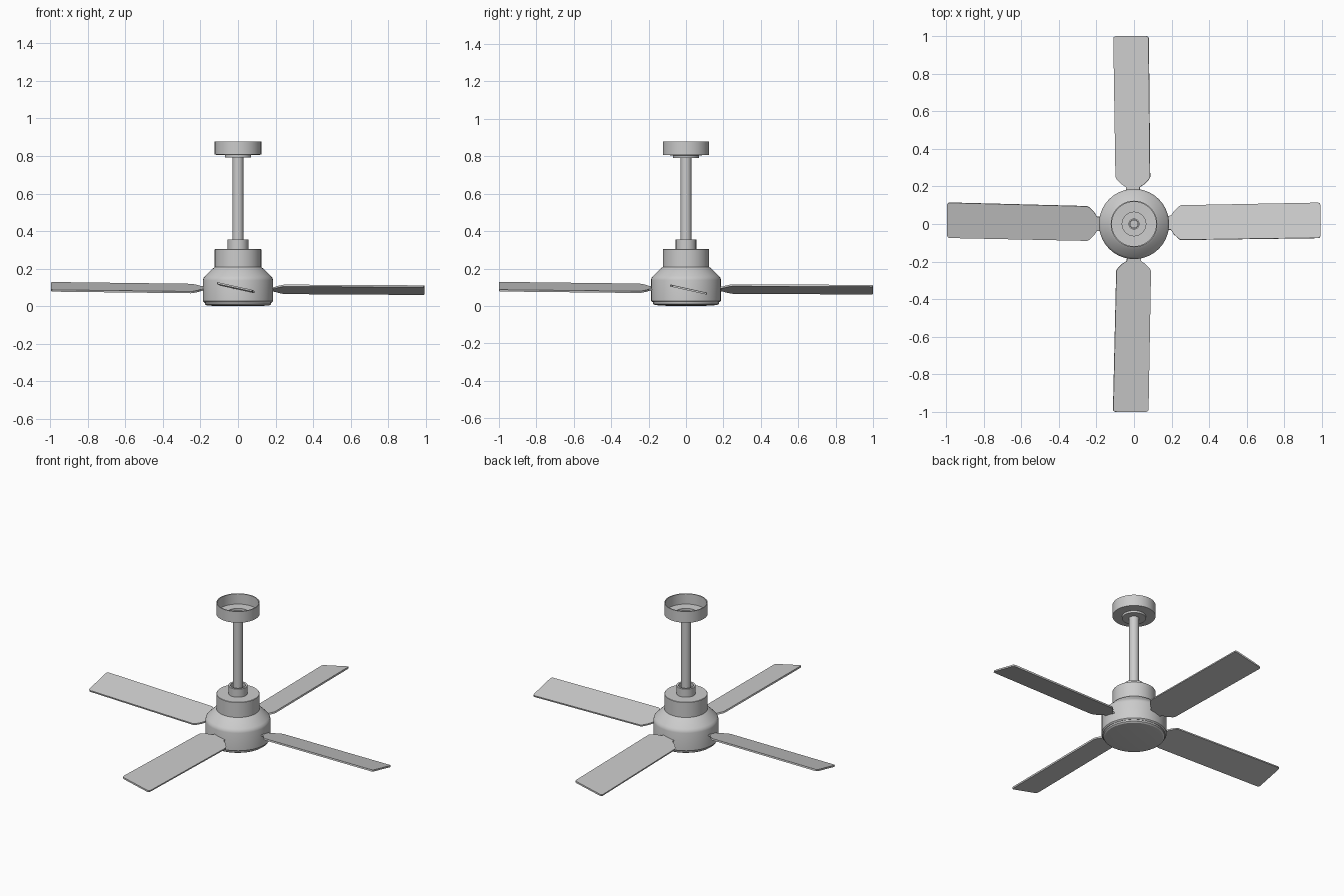
import bpy, bmesh, math
from mathutils import Matrix, Vector

if "Cube" in bpy.data.objects:
    bpy.data.objects.remove(bpy.data.objects["Cube"])

SIDES = 40


def finish(bm, name, angle=30):
    bmesh.ops.recalc_face_normals(bm, faces=bm.faces)
    me = bpy.data.meshes.new(name)
    bm.to_mesh(me)
    bm.free()
    ob = bpy.data.objects.new(name, me)
    bpy.context.collection.objects.link(ob)
    bpy.ops.object.select_all(action='DESELECT')
    ob.select_set(True)
    bpy.context.view_layer.objects.active = ob
    bpy.ops.object.shade_smooth_by_angle(angle=math.radians(angle))
    return ob


def lathe(name, profile, closed=False):
    """Spin an (r, z) profile round the z axis."""
    bm = bmesh.new()
    vs = [bm.verts.new((r, 0, z)) for r, z in profile]
    pairs = list(zip(vs, vs[1:])) + ([(vs[-1], vs[0])] if closed else [])
    edges = [bm.edges.new(p) for p in pairs]
    bmesh.ops.spin(bm, geom=vs + edges, axis=(0, 0, 1), cent=(0, 0, 0),
                   steps=SIDES, angle=math.tau, use_duplicate=False)
    bmesh.ops.remove_doubles(bm, verts=bm.verts, dist=1e-5)
    return finish(bm, name)


# ceiling canopy: open cup with a recessed collar below it
lathe("ceiling_canopy", [(0.124, 0.878), (0.124, 0.807), (0.069, 0.805), (0.069, 0.792),
                         (0.028, 0.792), (0.028, 0.798), (0.063, 0.798), (0.063, 0.811),
                         (0.118, 0.813), (0.118, 0.878)], closed=True)
# hollow hanging rod
lathe("down_rod", [(0.029, 0.30), (0.029, 0.81), (0.022, 0.81), (0.022, 0.30)], closed=True)
# coupling cup round the rod's lower end
lathe("rod_coupling", [(0.055, 0.30), (0.055, 0.355), (0.043, 0.355),
                       (0.043, 0.335), (0.02, 0.335), (0.02, 0.30)], closed=True)
# motor housing with sloped shoulder
lathe("motor_housing", [(0, 0.304), (0.122, 0.304), (0.124, 0.302), (0.124, 0.208),
                        (0.136, 0.200), (0.176, 0.160), (0.184, 0.150), (0.187, 0.138),
                        (0.187, 0.027), (0.180, 0.020), (0, 0.020)])
# shallow cover under the motor
lathe("bottom_cover", [(0, 0.022), (0.178, 0.022), (0.176, 0.011), (0.168, 0.005),
                       (0.12, 0.001), (0, 0)])


def blade(name, heading, tip, sweep, lift):
    """Pitched flat blade with a tapered neck, swept slightly in its own plane."""
    half = [(0.15, 0.036), (0.197, 0.038), (0.212, 0.062), (0.238, 0.088), (0.25, 0.094),
            (tip - 0.012, 0.096), (tip - 0.004, 0.093), (tip, 0.084)]
    outline = half + [(x, -y) for x, y in reversed(half)]
    bm = bmesh.new()
    face = bm.faces.new([bm.verts.new((x, y + 0.003 + sweep * x, -0.005))
                         for x, y in outline])
    ext = bmesh.ops.extrude_face_region(bm, geom=[face])["geom"]
    bmesh.ops.translate(bm, vec=(0, 0, 0.01),
                        verts=[v for v in ext if isinstance(v, bmesh.types.BMVert)])
    # pitch about the long axis, then a gentle rise or droop, then aim outward
    pitch = Matrix.Rotation(math.radians(-12.5), 4, 'X')
    droop = Matrix.Rotation(-lift, 4, 'Y')
    aim = Matrix.Rotation(math.radians(heading), 4, 'Z')
    bm.transform(Matrix.Translation((0, 0, 0.092)) @ aim @ droop @ pitch)
    return finish(bm, name)


blade("blade_right", 0, 0.993, 0.017, -0.002)
blade("blade_back", 90, 1.0, 0.013, -0.002)
blade("blade_left", 180, 0.995, -0.024, 0.007)
blade("blade_front", 270, 1.0, -0.021, 0.007)
